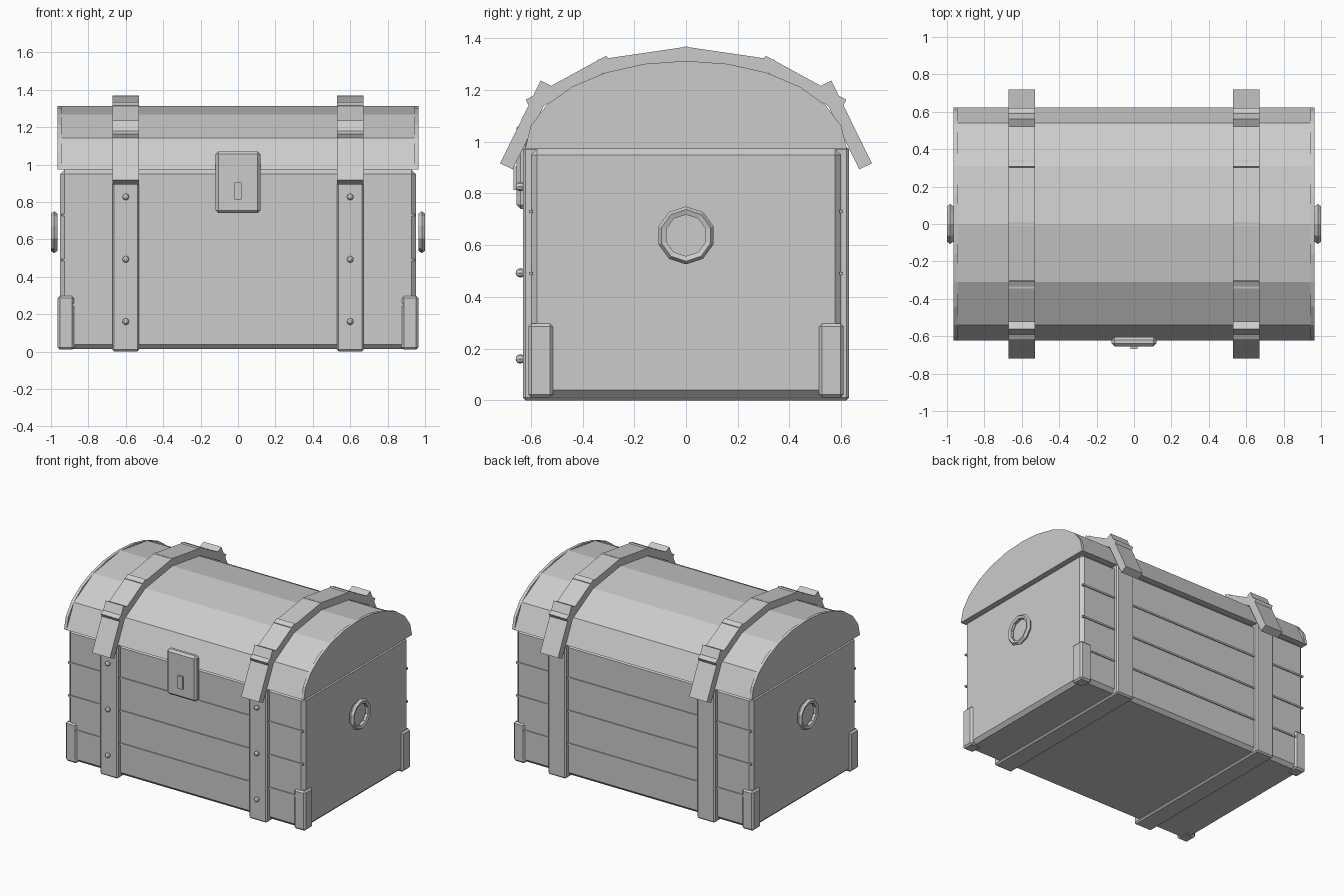
import bpy, bmesh, math
from mathutils import Matrix

if "Cube" in bpy.data.objects:
    bpy.data.objects.remove(bpy.data.objects["Cube"])

grey = bpy.data.materials.new("plain_grey")
grey.diffuse_color = (0.6, 0.6, 0.6, 1)
grey.use_nodes = True
grey.node_tree.nodes["Principled BSDF"].inputs["Base Color"].default_value = grey.diffuse_color


def finish(name, bm):
    bmesh.ops.recalc_face_normals(bm, faces=bm.faces)
    me = bpy.data.meshes.new(name)
    bm.to_mesh(me)
    bm.free()
    me.materials.append(grey)
    ob = bpy.data.objects.new(name, me)
    bpy.context.collection.objects.link(ob)
    return ob


def box(name, centre, size, bevel=0.0, tilt=0.0):
    """Box with chamfered edges, tilted about x."""
    bm = bmesh.new()
    bmesh.ops.create_cube(bm, size=1, matrix=Matrix.Diagonal((*size, 1)))
    if bevel:
        bmesh.ops.bevel(bm, geom=bm.edges[:], offset=bevel, segments=1,
                        affect='EDGES', profile=0.5)
    bm.transform(Matrix.Translation(centre) @ Matrix.Rotation(tilt, 4, 'X'))
    return finish(name, bm)


LID_Z, LID_Y, LID_H = 0.973, 0.622, 0.34


def arch(name, x0, x1, steps):
    """Half-ellipse prism along x."""
    bm = bmesh.new()
    angles = [math.pi * i / steps for i in range(steps + 1)]
    face = bm.faces.new([bm.verts.new((x0, LID_Y * math.cos(a),
                                       LID_Z + LID_H * math.sin(a))) for a in angles])
    new = bmesh.ops.extrude_face_region(bm, geom=[face])["geom"]
    moved = [v for v in new if isinstance(v, bmesh.types.BMVert)]
    bmesh.ops.translate(bm, verts=moved, vec=(x1 - x0, 0, 0))
    return finish(name, bm)


# Body and raised seams between the planks
box("chest_body", (0, 0, 0.494), (1.904, 1.2, 0.958), 0.024)
for side in (-1, 1):
    for z in (0.25, 0.49, 0.73):
        box("plank_seam", (0, side * 0.6, z), (1.89, 0.014, 0.012))

# Lid with rounder end caps
arch("lid", -0.955, 0.955, 6)
for side in (-1, 1):
    arch("lid_end_cap", side * 0.945, side * 0.966, 12)

for side in (-1, 1):
    x = side * 0.6
    # Band around the body
    box("body_band", (x, 0, 0.49), (0.144, 1.262, 0.98), 0.01)
    # Lid strap made of straight plates
    for i in range(6):
        a = math.radians(15 + 30 * i)
        a0, a1 = a - math.pi / 12, a + math.pi / 12
        tilt = math.atan2(LID_H * (math.sin(a0) - math.sin(a1)),
                          LID_Y * (math.cos(a0) - math.cos(a1)))
        box("lid_strap", (x, 0.638 * math.cos(a), LID_Z + 0.355 * math.sin(a)),
            (0.144, 0.356, 0.054), 0, tilt)
    # Rivets on the front bands
    for z in (0.16, 0.493, 0.827):
        bm = bmesh.new()
        bmesh.ops.create_uvsphere(bm, u_segments=8, v_segments=6, radius=0.018)
        bm.transform(Matrix.Translation((x, -0.641, z)) @ Matrix.Rotation(math.pi / 2, 4, 'X'))
        finish("rivet", bm)
    # Corner brackets
    for y in (-0.5625, 0.5625):
        box("corner_bracket", (side * 0.92, y, 0.154), (0.09, 0.095, 0.288), 0.012)
    # Ring handle
    bpy.ops.mesh.primitive_torus_add(major_segments=10, minor_segments=5,
                                     major_radius=0.0943, minor_radius=0.0177,
                                     location=(side * 0.983, 0, 0.638),
                                     rotation=(0, math.pi / 2, 0))
    ring = bpy.context.object
    ring.name = "ring_handle"
    ring.data.materials.append(grey)

# Lock plate and keyhole
box("lock_plate", (0, -0.63, 0.905), (0.238, 0.05, 0.33), 0.015)
box("keyhole", (0, -0.657, 0.859), (0.04, 0.022, 0.092))
